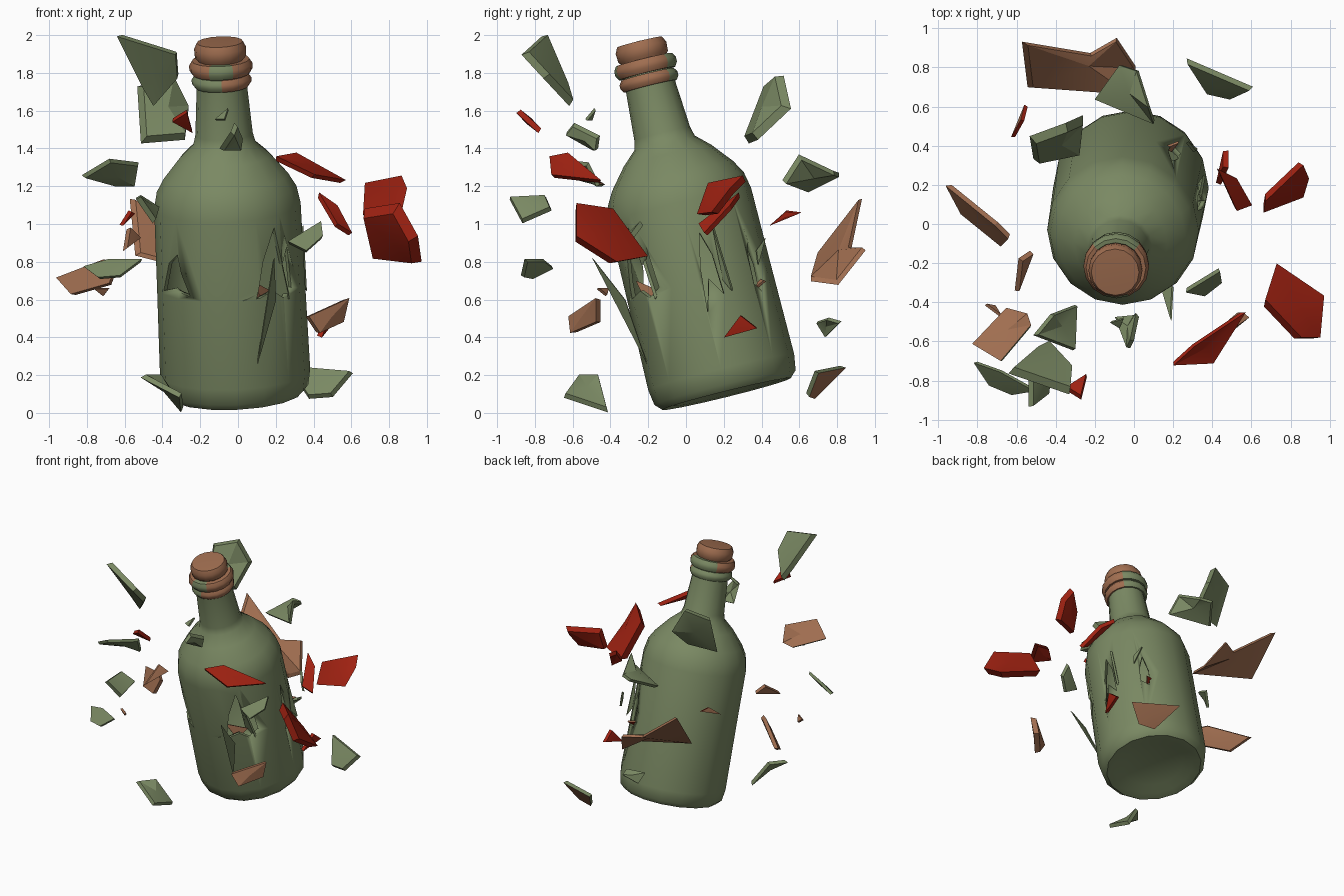
import bpy, bmesh, math
from mathutils import Vector, Matrix

default = bpy.data.objects.get("Cube")
if default:
    bpy.data.objects.remove(default, do_unlink=True)


def material(name, r, g, b):
    mat = bpy.data.materials.new(name)
    mat.use_nodes = True
    mat.diffuse_color = (r, g, b, 1)
    mat.node_tree.nodes["Principled BSDF"].inputs["Base Color"].default_value = (r, g, b, 1)
    return mat


GREEN = material("green_glass", .195, .25, .125)
BROWN = material("cork_brown", .35, .155, .08)
RED = material("dark_red", .36, .016, .006)

# Leaning bottle frame: local z runs along the bottle axis
AXIS = Vector((-.045, -.24, .97)).normalized()
LEAN = Vector((0, 0, 1)).rotation_difference(AXIS).to_matrix().to_4x4()
FRAME = Matrix.Translation((-.01, .215, .1)) @ LEAN
SIDES = 16


def make_object(name, bm, mats, smooth_angle=35):
    bmesh.ops.recalc_face_normals(bm, faces=bm.faces[:])
    for face in bm.faces:
        face.smooth = True
    mesh = bpy.data.meshes.new(name)
    bm.to_mesh(mesh)
    bm.free()
    mesh.set_sharp_from_angle(angle=math.radians(smooth_angle))
    for mat in mats:
        mesh.materials.append(mat)
    obj = bpy.data.objects.new(name, mesh)
    bpy.context.collection.objects.link(obj)
    return obj


def lathe(name, profile, mats, closed=False, rule=None):
    """Revolve (radius, height) points; zero radius makes a pole."""
    bm = bmesh.new()
    rings = []
    for r, t in profile:
        count = SIDES if r > 0 else 1
        rings.append([bm.verts.new((r * math.cos(math.tau * i / SIDES),
                                    r * math.sin(math.tau * i / SIDES), t))
                      for i in range(count)])
    pairs = list(zip(rings, rings[1:]))
    if closed:
        pairs.append((rings[-1], rings[0]))
    for low, high in pairs:
        for i in range(SIDES):
            j = (i + 1) % SIDES
            corners = [low[i % len(low)], low[j % len(low)],
                       high[j % len(high)], high[i % len(high)]]
            face = bm.faces.new(list(dict.fromkeys(corners)))
            if rule:
                face.material_index = rule(math.degrees(math.tau * (i + .5) / SIDES))
    obj = make_object(name, bm, mats, 50)
    obj.data.transform(FRAME)
    return obj


# Hollow bottle wall, outside then inside
outer = [(0, .035), (.22, .03), (.29, .006), (.35, 0), (.385, .035), (.398, .12),
         (.392, .6), (.388, 1.03), (.37, 1.12), (.33, 1.19), (.24, 1.3),
         (.165, 1.37), (.152, 1.42), (.132, 1.7), (.132, 1.8)]
inner = [(.11, 1.8), (.11, 1.7), (.13, 1.41), (.22, 1.28), (.35, 1.1),
         (.365, 1.02), (.37, .13), (.3, .07), (0, .07)]
bottle = lathe("bottle", outer + inner, [GREEN])


# Jagged break openings, given as (sideways, height) outlines around the wall
def break_hole(azimuth, *outline):
    a = math.radians(azimuth)
    radial = Vector((math.cos(a), math.sin(a), 0))
    side = Vector((-math.sin(a), math.cos(a), 0))
    bm = bmesh.new()
    near, far = [[bm.verts.new(radial * r + side * s + Vector((0, 0, t)))
                  for s, t in outline] for r in (.2, .6)]
    bm.faces.new(near)
    bm.faces.new(far)
    for i in range(len(near)):
        bm.faces.new((near[i - 1], near[i], far[i], far[i - 1]))
    cutter = make_object("hole_cutter", bm, [GREEN])
    cutter.data.transform(FRAME)
    cutter.hide_render = True
    cut = bottle.modifiers.new("break", "BOOLEAN")
    cut.operation = "DIFFERENCE"
    cut.solver = "EXACT"
    cut.object = cutter
    return cutter


cutters = [
    break_hole(-52, (-.12, .6), (-.02, .63), (.05, .58), (.12, .62),
               (.1, .85), (.05, .76), (.01, .97), (-.07, .8)),
    break_hole(8, (-.05, .42), (0, .6), (.06, .5), (.05, .72), (.01, .85), (-.03, .66)),
    break_hole(-138, (-.12, .62), (-.02, .65), (.09, .62), (.04, .74), (.02, .84), (-.06, .78)),
    break_hole(50, (-.03, .52), (.03, .47), (.04, .62), (.01, .76), (-.02, .66)),
]
bpy.context.view_layer.update()
graph = bpy.context.evaluated_depsgraph_get()
broken = bpy.data.meshes.new_from_object(bottle.evaluated_get(graph))
bottle.modifiers.clear()
bottle.data = broken
for cutter in cutters:
    bpy.data.objects.remove(cutter, do_unlink=True)


# Lip rings with painted brown and green sections
def lip_ring(name, low, high, radius, rule):
    third = (high - low) / 3
    lathe(name, [(.115, low), (radius - .015, low), (radius, low + third),
                 (radius, high - third), (radius - .015, high), (.115, high)],
          [GREEN, BROWN], True, rule)


lip_ring("lower_lip_ring", 1.68, 1.745, .158, lambda deg: int(270 < deg or deg < 50))
lip_ring("upper_lip_ring", 1.75, 1.825, .168,
         lambda deg: int(not (255 < deg < 300 or 50 < deg < 130)))
lathe("cork", [(0, 1.7), (.1, 1.7), (.115, 1.82), (.135, 1.84), (.138, 1.89),
               (.122, 1.922), (0, 1.928)], [BROWN])


# Flying shard: a thick sliver with an outer and an inner colour
def shard(name, outside, inside, *points, thick=.028, taper=.9):
    pts = [Vector(p) for p in points]
    centre = sum(pts, Vector()) / len(pts)
    normal = Vector()
    for i, p in enumerate(pts):
        normal += (pts[i - 1] - centre).cross(p - centre)
    normal.normalize()
    if normal.dot(centre - Vector((0, 0, .9))) < 0:
        normal.negate()
    bm = bmesh.new()
    layers = []
    for offset, scale, index in ((thick / 2, .97, 0), (-thick / 2, taper, 1)):
        ring = [bm.verts.new(centre + (p - centre) * scale + normal * offset) for p in pts]
        hub = bm.verts.new(centre + normal * offset * 1.4)
        for i in range(len(ring)):
            bm.faces.new((ring[i - 1], ring[i], hub)).material_index = index
        layers.append(ring)
    top, low = layers
    for i in range(len(top)):
        bm.faces.new((top[i - 1], top[i], low[i], low[i - 1])).material_index = 1
    make_object(name, bm, [outside, inside], 25)


# Green shards
shard("green_shard_behind_shoulder", GREEN, GREEN, (.11, .51, 1.22), (.08, .6, 1.36),
      (.02, .79, 1.27), (-.07, .82, 1.26), (-.2, .64, 1.17))
shard("green_shard_back_low", BROWN, GREEN, (.26, .84, .25), (.61, .69, .22),
      (.5, .64, .09), (.37, .67, .08))
shard("green_shard_back_high", GREEN, GREEN, (-.51, .31, 1.43), (-.27, .36, 1.45),
      (-.25, .54, 1.62), (-.34, .5, 1.8), (-.53, .43, 1.74), thick=.045, taper=.85)
shard("green_shard_front_high", GREEN, GREEN, (-.64, -.75, 2.01), (-.32, -.86, 1.91),
      (-.31, -.74, 1.78), (-.44, -.6, 1.63), (-.5, -.63, 1.73), thick=.04)
shard("green_shard_front_low", GREEN, GREEN, (-.51, -.57, .2), (-.42, -.46, .2),
      (-.29, -.41, .01), (-.3, -.65, .09))
shard("green_shard_left_middle", GREEN, GREEN, (-.82, -.7, .77), (-.68, -.75, .81),
      (-.5, -.85, .81), (-.62, -.87, .72), (-.74, -.82, .71), thick=.02)
shard("green_shard_front_far", GREEN, GREEN, (-.53, -.94, 1.14), (-.53, -.74, 1.15),
      (-.42, -.71, 1.08), (-.44, -.87, 1.01))
shard("green_shard_right_near", GREEN, GREEN, (.26, -.34, .9), (.44, -.23, 1.01),
      (.45, -.29, .93), (.36, -.36, .85))
shard("green_shard_neck", GREEN, GREEN, (-.09, -.48, 1.39), (-.03, -.64, 1.48),
      (-.01, -.6, 1.53), (.02, -.46, 1.46), (.01, -.47, 1.39))
shard("green_chip_neck", GREEN, GREEN, (-.12, -.5, 1.55), (-.05, -.48, 1.61),
      (-.07, -.53, 1.55), thick=.015)
shard("green_shard_back_small", GREEN, GREEN, (-.12, .69, .48), (.01, .75, .5),
      (0, .82, .48), (-.09, .74, .4), thick=.02)

# Slivers of wall still hanging from the breaks
shard("lifted_wall_sliver", GREEN, GREEN, (.1, -.2, .25), (.19, -.5, .83),
      (.2, -.32, .6), thick=.008)
shard("bent_wall_panel", GREEN, GREEN, (.07, -.1, .86), (.2, -.28, .97),
      (.28, -.16, .6), (.1, -.04, .6), thick=.015)
shard("right_wall_sliver", GREEN, GREEN, (.34, .14, 1.0), (.36, .25, .64),
      (.33, .2, .7), thick=.015)
shard("back_wall_sliver", GREEN, GREEN, (.31, .37, .86), (.27, .42, .93),
      (.32, .38, .78), thick=.015)

# Brown shards
shard("brown_shard_back", BROWN, BROWN, (-.58, .93, 1.15), (-.55, .69, .84),
      (0, .65, .7), (.02, .8, .68), (-.08, .95, .87), (-.22, .87, .87), thick=.02)
shard("brown_shard_front_high", BROWN, GREEN, (-.83, -.62, 1.25), (-.68, -.71, 1.34),
      (-.52, -.52, 1.32), (-.54, -.46, 1.2), (-.65, -.43, 1.2), thick=.02)
shard("brown_shard_left", BROWN, BROWN, (-.96, .21, .71), (-.7, 0, .81),
      (-.63, -.07, .79), (-.67, -.11, .68), (-.88, .06, .62))
shard("brown_shard_front_low", BROWN, BROWN, (.36, -.61, .51), (.58, -.46, .61),
      (.55, -.46, .48), (.42, -.6, .42), thick=.04)
shard("brown_chip_left", BROWN, BROWN, (-.76, -.41, .66), (-.68, -.47, .66),
      (-.71, -.42, .62), thick=.015)
shard("brown_strip_left", BROWN, BROWN, (-.6, -.35, .86), (-.52, -.14, .92),
      (-.58, -.18, .98))
shard("brown_shard_in_break", BROWN, BROWN, (.06, -.26, .7), (.17, -.12, .64),
      (.13, -.2, .57))
shard("brown_red_chip_back", BROWN, RED, (-.55, .61, 1.06), (-.57, .53, 1.07),
      (-.62, .44, .99), thick=.02)

# Red shards
shard("red_shard_large", RED, RED, (.71, -.21, .81), (.65, -.4, 1.07), (.84, -.6, 1.1),
      (.94, -.6, .92), (.96, -.38, .78), thick=.055, taper=.82)
shard("red_shard_upper_right", RED, RED, (.65, .07, 1.04), (.66, .13, 1.21),
      (.86, .32, 1.25), (.89, .25, 1.18), (.86, .15, 1.05), thick=.04, taper=.85)
shard("red_shard_right_near", RED, RED, (.42, .29, 1.16), (.52, .24, 1.09),
      (.6, .1, .94), (.52, .07, .99))
shard("red_shard_low", RED, RED, (.43, .2, .4), (.47, .29, .52), (.47, .38, .45))
shard("red_shard_shoulder", RED, RED, (.19, -.72, 1.35), (.3, -.62, 1.37),
      (.57, -.44, 1.22), (.4, -.71, 1.25))
shard("red_chip_front", RED, RED, (-.35, -.84, 1.55), (-.27, -.89, 1.6),
      (-.24, -.77, 1.49))
shard("red_chip_in_back_break", RED, BROWN, (.15, .39, .71), (.23, .42, .7),
      (.19, .37, .66), thick=.012)
